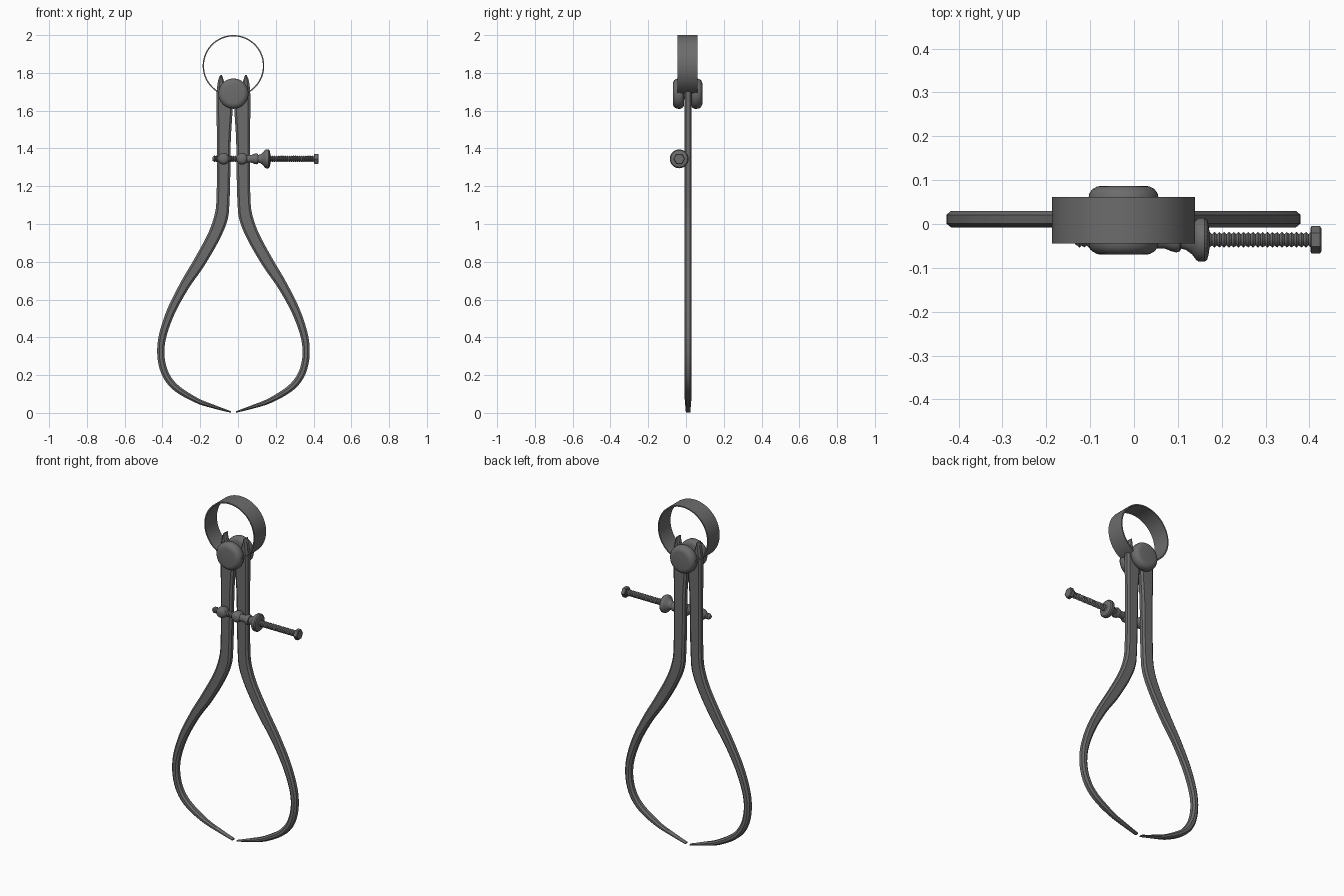
import bpy, bmesh, math
from mathutils import Vector, Matrix

if "Cube" in bpy.data.objects:
    bpy.data.objects.remove(bpy.data.objects["Cube"])

steel = bpy.data.materials.new("dark steel")
steel.diffuse_color = (0.15, 0.15, 0.15, 1)
steel.use_nodes = True
steel.node_tree.nodes["Principled BSDF"].inputs["Base Color"].default_value = steel.diffuse_color
AX = -0.024                      # x of the tool's symmetry axis
SCREW_Y, SCREW_Z = -0.036, 1.345


def finish(name, bm, angle=35):
    bmesh.ops.remove_doubles(bm, verts=bm.verts, dist=1e-5)
    bmesh.ops.recalc_face_normals(bm, faces=bm.faces)
    me = bpy.data.meshes.new(name)
    bm.to_mesh(me)
    bm.free()
    me.materials.append(steel)
    me.shade_smooth()
    me.set_sharp_from_angle(angle=math.radians(angle))
    ob = bpy.data.objects.new(name, me)
    bpy.context.collection.objects.link(ob)
    return ob


def skin(bm, rings, cap=True):
    """Bridge a list of closed rings of points."""
    vs = [[bm.verts.new(p) for p in r] for r in rings]
    n = len(vs[0])
    for a, b in zip(vs, vs[1:]):
        for i in range(n):
            bm.faces.new((a[i], a[(i + 1) % n], b[(i + 1) % n], b[i]))
    if cap:
        bm.faces.new(vs[0])
        bm.faces.new(vs[-1])


def lathe(name, axis, profile, loc, seg=32, angle=35):
    """Turn (position, radius) pairs around the x or y axis."""
    bm = bmesh.new()
    rings = []
    for t, r in profile:
        ring = []
        for i in range(seg):
            a = 2 * math.pi * i / seg
            c, s = r * math.cos(a), r * math.sin(a)
            ring.append(Vector((t, c, s) if axis == "x" else (c, t, s)) + Vector(loc))
        rings.append(ring)
    skin(bm, rings)
    return finish(name, bm, angle)


# Legs: outer x, outer z, inner x, inner z measured from the axis
STATIONS = [
    (.068, 1.79, .062, 1.79), (.080, 1.765, .050, 1.755), (.088, 1.71, .030, 1.70),
    (.089, 1.65, .006, 1.65), (.089, 1.58, .006, 1.58), (.088, 1.45, .014, 1.45),
    (.088, 1.30, .016, 1.30), (.090, 1.13, .021, 1.12), (.101, 1.045, .032, 1.02),
    (.137, .945, .078, .910), (.212, .807, .157, .775), (.286, .680, .240, .655),
    (.360, .526, .318, .510), (.402, .368, .363, .365), (.390, .230, .355, .245),
    (.328, .130, .302, .155), (.206, .056, .192, .080), (.100, .022, .096, .040),
    (.014, .001, .014, .009)]


def spline(pts, sub=5):
    out = []
    for i in range(len(pts) - 1):
        p = [Vector(pts[min(max(i + k, 0), len(pts) - 1)]) for k in (-1, 0, 1, 2)]
        for j in range(sub):
            t = j / sub
            out.append(0.5 * (2 * p[1] + (p[2] - p[0]) * t
                       + (2 * p[0] - 5 * p[1] + 4 * p[2] - p[3]) * t * t
                       + (3 * p[1] - p[0] - 3 * p[2] + p[3]) * t ** 3))
    return out + [Vector(pts[-1])]


for side, name in ((-1, "left_leg"), (1, "right_leg")):
    bm = bmesh.new()
    rings = []
    for q in spline(STATIONS):
        o = Vector((AX + side * q[0], 0.011, q[1]))
        n = Vector((AX + side * q[2], 0.011, q[3]))
        w = (n - o).length
        d = (n - o) / w
        c = min(0.011, 0.3 * w)
        h = 0.019 if q[1] > 0.08 else 0.012 + 0.007 * max(q[1], 0) / 0.08
        Y = Vector((0, 1, 0))
        k = h - 0.009
        rings.append([o - Y * k, o + d * c - Y * h, n - d * c - Y * h, n - Y * k,
                      n + Y * k, n - d * c + Y * h, o + d * c + Y * h, o + Y * k])
    skin(bm, rings)
    finish(name, bm, 28)

# Spring ring, open at the bottom where it enters the legs
bm = bmesh.new()
rings = []
gap = math.radians(27)
for i in range(73):
    a = -math.pi / 2 + gap + (2 * math.pi - 2 * gap) * i / 72
    rings.append([(AX + r * math.cos(a), y, 1.837 + r * math.sin(a))
                  for r, y in ((.163, -.045), (.163, .062), (.156, .062), (.156, -.045))])
skin(bm, rings)
finish("spring_ring", bm)

# Pivot spool: two rounded discs on a core
half = [(.0785, .05), (.077, .06), (.071, .071), (.061, .078), (.05, .08),
        (.038, .08), (.028, .076), (.021, .068), (.019, .055), (.019, .03)]
lathe("pivot_spool", "y", [(-t, r) for t, r in half] + [(t, r) for t, r in half[::-1]],
      (AX, 0.0085, 1.69), 48, 40)

# Round posts on the legs that carry the screw
for x, name in ((-.076, "left_post"), (.022, "right_post")):
    lathe(name, "y", [(-.064, .014), (-.060, .022), (-.052, .028), (-.040, .031),
                      (-.022, .030), (-.010, .024), (.012, .022)],
          (x, 0, SCREW_Z), 24, 50)

# Threaded screw
thread = [(-.135, .010)]
x = -.130
while x < .40:
    thread += [(x, .0130), (x + .0055, .0178)]
    x += .011
lathe("screw", "x", thread + [(.405, .013)], (0, SCREW_Y, SCREW_Z), 20, 30)

# Hexagonal screw head
lathe("screw_head", "x", [(.402, .027), (.405, .031), (.424, .031), (.427, .027)],
      (0, SCREW_Y, SCREW_Z), 6, 20)

# Collar between post and nut
lathe("collar", "x", [(.045, .020), (.070, .020), (.085, .026), (.097, .029),
                      (.105, .026), (.108, .018)], (0, SCREW_Y, SCREW_Z), 24)

# Flanged adjusting nut
lathe("adjusting_nut", "x", [(.106, .020), (.118, .023), (.132, .033), (.142, .046),
                             (.148, .050), (.161, .050), (.167, .045), (.170, .034),
                             (.172, .020)], (0, SCREW_Y, SCREW_Z), 32)
